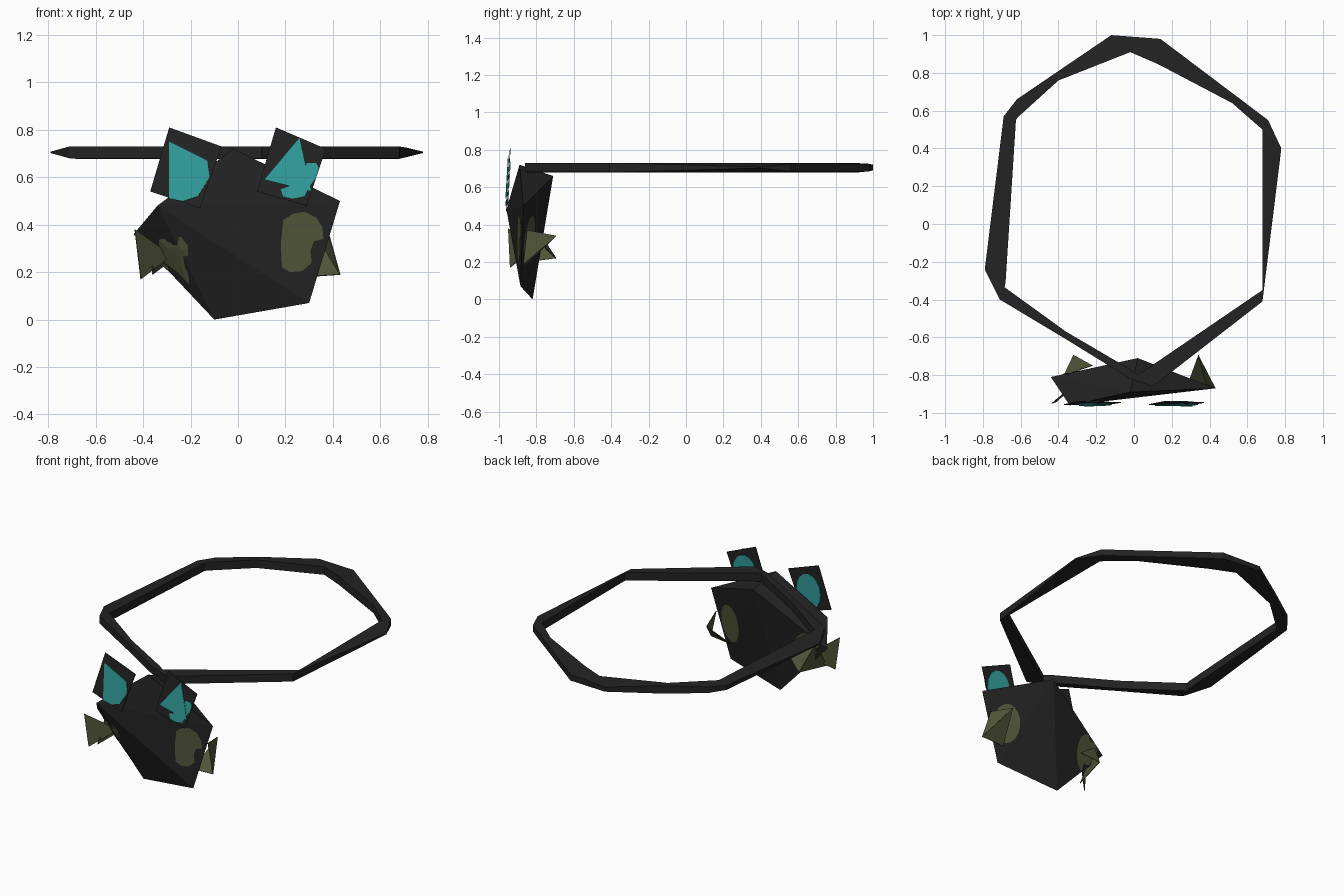
import bpy, bmesh, math
from mathutils import Vector
from mathutils.bvhtree import BVHTree

if "Cube" in bpy.data.objects:
    bpy.data.objects.remove(bpy.data.objects["Cube"])


def material(name, col):
    m = bpy.data.materials.new(name)
    m.diffuse_color = (*col, 1)
    m.use_nodes = True
    m.node_tree.nodes["Principled BSDF"].inputs["Base Color"].default_value = m.diffuse_color
    return m


BLACK = material("soft black", (0.017, 0.017, 0.017))
TEAL = material("teal", (0.032, 0.36, 0.35))
OLIVE = material("olive", (0.085, 0.095, 0.042))


def finish(name, bm, mat):
    bmesh.ops.recalc_face_normals(bm, faces=bm.faces)
    me = bpy.data.meshes.new(name)
    bm.to_mesh(me)
    bm.free()
    me.materials.append(mat)
    ob = bpy.data.objects.new(name, me)
    bpy.context.collection.objects.link(ob)
    return ob


def slab(name, pts, mat, thick=0.004):
    """Thin solid plate from a flat outline."""
    pts = [Vector(p) for p in pts]
    n = (pts[1] - pts[0]).cross(pts[2] - pts[0]).normalized() * thick / 2
    bm = bmesh.new()
    a = [bm.verts.new(p + n) for p in pts]
    b = [bm.verts.new(p - n) for p in pts]
    bm.faces.new(a)
    bm.faces.new(b[::-1])
    for i in range(len(pts)):
        j = (i + 1) % len(pts)
        bm.faces.new((a[i], b[i], b[j], a[j]))
    return finish(name, bm, mat)


# Faceted body
bm = bmesh.new()
for p in [(-0.10, -0.82, 0), (0.30, -0.885, 0.07), (0.43, -0.87, 0.50),
          (-0.34, -0.96, 0.48), (-0.44, -0.81, 0.36),
          (-0.02, -0.89, 0.72), (0.02, -0.71, 0.66)]:
    bm.verts.new(p)
bmesh.ops.convex_hull(bm, input=bm.verts)
bmesh.ops.recalc_face_normals(bm, faces=bm.faces)
tree = BVHTree.FromBMesh(bm)
finish("body", bm, BLACK)

# Band: outer xy, inner xy, half height of the outer edge
stations = [
    (-0.12, 1.00, -0.02, 0.91, 0.015), (0.14, 0.98, 0.13, 0.845, 0.02),
    (0.71, 0.55, 0.52, 0.64, 0.02), (0.78, 0.40, 0.68, 0.50, 0.003),
    (0.68, -0.41, 0.68, -0.35, 0.025), (0.10, -0.86, 0.02, -0.80, 0.025),
    (-0.02, -0.82, -0.01, -0.775, 0.025),
    (-0.36, -0.61, -0.36, -0.57, 0.025), (-0.71, -0.40, -0.685, -0.335, 0.025),
    (-0.79, -0.24, -0.68, -0.31, 0.003), (-0.69, 0.57, -0.625, 0.55, 0.015),
    (-0.62, 0.66, -0.615, 0.565, 0.02), (-0.40, 0.81, -0.40, 0.76, 0.025)]
bm = bmesh.new()
rings = []
for ox, oy, ix, iy, h in stations:
    rings.append([bm.verts.new(p) for p in (
        (ox, oy, 0.705 - h), (ox, oy, 0.705 + h), (ix, iy, 0.73), (ix, iy, 0.678))])
for i, r in enumerate(rings):
    s = rings[(i + 1) % len(rings)]
    for k in range(4):
        m = (k + 1) % 4
        bm.faces.new((r[k], r[m], s[m], s[k]))
finish("head_band", bm, BLACK)


# Eyes: dark tilted cards with teal shapes on both sides
def on_card(outline, off=0.0):
    return [(x, -0.96 + (z - 0.47) * 0.06 + off, z) for x, z in outline]


def oval(cx, cz, rx, rz, n=16):
    return [(cx + rx * math.cos(math.tau * i / n), cz + rz * math.sin(math.tau * i / n))
            for i in range(n)]


slab("left_eye_card", on_card([(-0.29, 0.81), (-0.07, 0.73), (-0.16, 0.47), (-0.37, 0.54)]), BLACK)
slab("right_eye_card", on_card([(0.16, 0.81), (0.37, 0.72), (0.29, 0.48), (0.08, 0.54)]), BLACK)
slab("left_eye_front", on_card([(-0.29, 0.75), (-0.13, 0.67), (-0.12, 0.60), (-0.17, 0.52),
                                (-0.23, 0.50), (-0.29, 0.51)], -0.005), TEAL)
slab("right_eye_triangle", on_card([(0.26, 0.77), (0.31, 0.54), (0.11, 0.59)], -0.008), TEAL)
slab("right_eye_crescent", on_card([(0.18, 0.55), (0.19, 0.52), (0.23, 0.51), (0.28, 0.52),
                                    (0.30, 0.56), (0.33, 0.60), (0.34, 0.64), (0.33, 0.66),
                                    (0.29, 0.66), (0.27, 0.58)], -0.005), TEAL)
for side, cx in (("left", -0.215), ("right", 0.24)):
    slab(side + "_eye_back", on_card(oval(cx, 0.62, 0.085, 0.115), 0.005), TEAL)


# Olive spots draped over the body, cast from front or back
def spot(name, outline, back):
    d = -1 if back else 1
    cx = sum(p[0] for p in outline) / len(outline)
    cz = sum(p[1] for p in outline) / len(outline)
    bm = bmesh.new()

    def drop(x, z):
        hit, nor, *_ = tree.ray_cast(Vector((x, -2 * d, z)), Vector((0, d, 0)))
        if hit is None:
            hit, nor, *_ = tree.find_nearest(Vector((x, -0.85, z)))
        return bm.verts.new(hit + nor * 0.004)

    centre, prev, n = drop(cx, cz), None, len(outline)
    for t in (0.25, 0.5, 0.75, 1):
        ring = [drop(cx + (x - cx) * t, cz + (z - cz) * t) for x, z in outline]
        for i in range(n):
            j = (i + 1) % n
            bm.faces.new((prev[i], prev[j], ring[j], ring[i]) if prev
                         else (centre, ring[j], ring[i]))
        prev = ring
    finish(name, bm, OLIVE)


spot("right_front_spot", [(0.19, 0.42), (0.23, 0.445), (0.28, 0.455), (0.33, 0.43),
                          (0.355, 0.39), (0.36, 0.34), (0.32, 0.33), (0.305, 0.29),
                          (0.31, 0.24), (0.27, 0.205), (0.22, 0.20), (0.185, 0.22),
                          (0.18, 0.32)], False)
spot("right_back_spot", oval(0.27, 0.325, 0.08, 0.125), True)
spot("left_front_spot", [(-0.33, 0.34), (-0.24, 0.35), (-0.21, 0.31), (-0.205, 0.15),
                         (-0.25, 0.20), (-0.33, 0.26)], False)
spot("left_back_spot", oval(-0.31, 0.31, 0.085, 0.13), True)

# Small pointed side fins
fins = {
    "right_fin_outer": [(0.34, -0.695, 0.34), (0.38, -0.85, 0.37), (0.43, -0.87, 0.19)],
    "right_fin_lower": [(0.34, -0.695, 0.34), (0.28, -0.86, 0.18), (0.43, -0.87, 0.19)],
    "left_fin_front": [(-0.435, -0.95, 0.38), (-0.41, -0.94, 0.17), (-0.28, -0.82, 0.27)],
    "left_fin_back": [(-0.32, -0.695, 0.22), (-0.37, -0.80, 0.38), (-0.22, -0.75, 0.27)],
    "left_fin_lower": [(-0.32, -0.695, 0.22), (-0.36, -0.92, 0.19), (-0.37, -0.80, 0.38)],
}
for name, pts in fins.items():
    slab(name, pts, OLIVE)
